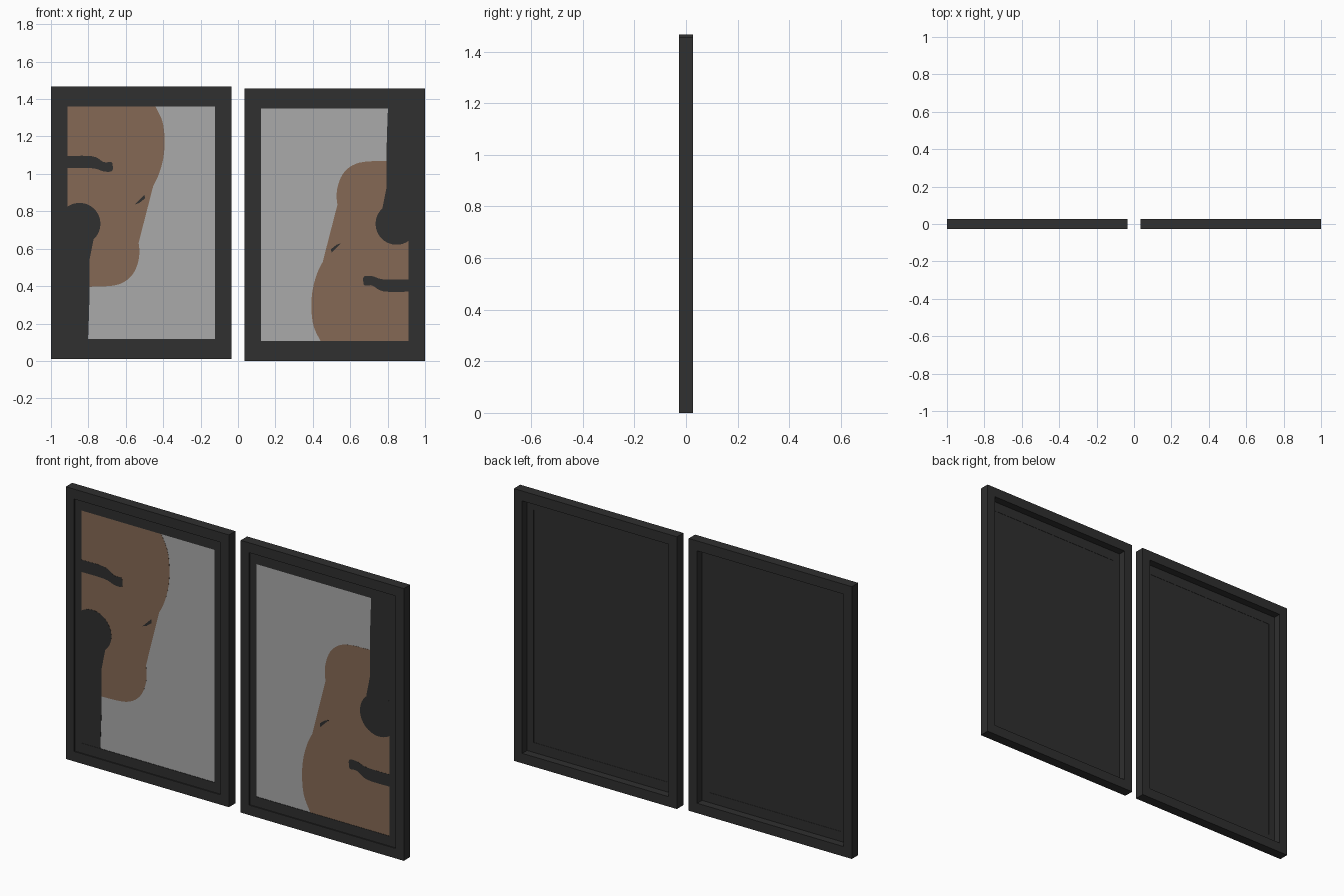
import bpy, bmesh, math
from mathutils import Vector

if "Cube" in bpy.data.objects:
    bpy.data.objects.remove(bpy.data.objects["Cube"])


def material(name, rgb):
    m = bpy.data.materials.new(name)
    m.diffuse_color = (*rgb, 1)
    m.use_nodes = True
    m.node_tree.nodes["Principled BSDF"].inputs["Base Color"].default_value = m.diffuse_color
    return m


BLACK = material("charcoal black", (0.029, 0.029, 0.029))
BROWN = material("warm brown", (0.235, 0.141, 0.089))
GREY = material("light grey", (0.40, 0.40, 0.40))

OUTER = (0.4825, 0.728)   # half sizes of the nested rectangles
STEP = (0.4325, 0.675)
ART = (0.394, 0.622)


def finish(bm, name, mat, loc, turn):
    bmesh.ops.recalc_face_normals(bm, faces=bm.faces)
    me = bpy.data.meshes.new(name)
    bm.to_mesh(me)
    bm.free()
    me.materials.append(mat)
    ob = bpy.data.objects.new(name, me)
    ob.location = loc
    ob.rotation_euler = (0, math.pi if turn else 0, 0)
    bpy.context.collection.objects.link(ob)
    return ob


def ring(name, outer, inner, y0, y1, loc):
    """Rectangular frame between two half sizes, from depth y0 to y1."""
    bm = bmesh.new()
    loops = []
    for (w, h), y in ((outer, y0), (inner, y0), (inner, y1), (outer, y1)):
        loops.append([bm.verts.new((sx * w, y, sz * h))
                      for sx, sz in ((-1, -1), (1, -1), (1, 1), (-1, 1))])
    for i in range(4):
        a, b = loops[i], loops[(i + 1) % 4]
        for j in range(4):
            k = (j + 1) % 4
            bm.faces.new((a[j], a[k], b[k], b[j]))
    finish(bm, name, BLACK, loc, False)


def plate(name, pts, y0, y1, mat, loc, turn):
    """Thin flat plate with outline pts in x, z."""
    bm = bmesh.new()
    front = [bm.verts.new((x, y0, z)) for x, z in pts]
    back = [bm.verts.new((x, y1, z)) for x, z in pts]
    bm.faces.new(front)
    bm.faces.new(back[::-1])
    for i in range(len(pts)):
        j = (i + 1) % len(pts)
        bm.faces.new((front[i], back[i], back[j], front[j]))
    bmesh.ops.triangulate(bm, faces=[f for f in bm.faces if len(f.verts) > 4])
    return finish(bm, name, mat, loc, turn)


def smooth(pts, n=5):
    """Catmull-Rom curve through an open list of points."""
    p = [Vector(q) for q in (pts[0], *pts, pts[-1])]
    out = []
    for a, b, c, d in zip(p, p[1:], p[2:], p[3:]):
        for i in range(n):
            t = i / n
            v = 0.5 * (2 * b + (c - a) * t + (2 * a - 5 * b + 4 * c - d) * t * t
                       + (3 * b - a - 3 * c + d) * t ** 3)
            out.append((v.x, v.y))
    return out + [tuple(pts[-1])]


W, H = ART
canvas = [(-W, -H), (W, -H), (W, H), (-W, H)]
# guitar-like brown body
body = smooth([(.076, H), (.114, .54), (.125, .433), (.114, .326), (.076, .219),
               (.012, .134), (-.054, .075), (-.068, .037), (-.047, -.016),
               (-.014, -.107), (-.014, -.198), (-.052, -.283), (-.132, -.332),
               (-.276, -.342)]) + [(-W, -.342), (-W, H)]
# black details: clipped disc, neck, bridge and a small dab on the waist
disc = [(-.33 + .112 * math.cos(math.radians(a)), -.005 + .112 * math.sin(math.radians(a)))
        for a in range(-125, 126, 10)]
neck = [(-W, -H)] + smooth([(-.284, -H), (-.277, -.4), (-.28, -.25),
                            (-.27, -.14), (-.255, -.09)]) + [(-W, -.09)]
bridge = smooth([(-W, .358), (-.26, .356), (-.2, .325), (-.16, .325), (-.152, .30),
                 (-.158, .276), (-.2, .275), (-.26, .292), (-W, .293)])
dab = [(-.035, .098), (-.01, .107), (.02, .13), (.018, .15)]

# two framed pictures; the right one has the artwork turned upside down
for side, x, z, turn in (("left", -.5175, .738, False), ("right", .5175, .728, True)):
    loc = (x, 0, z)
    ring(side + "_outer_frame", OUTER, STEP, -.027, .027, loc)
    ring(side + "_inner_lip", STEP, ART, -.021, -.014, loc)
    plate(side + "_backing_board", canvas, -.0175, -.0155, BLACK, loc, turn)
    plate(side + "_canvas", canvas, -.0185, -.0175, GREY, loc, turn)
    plate(side + "_guitar_body", body, -.0192, -.0185, BROWN, loc, turn)
    plate(side + "_sound_hole", disc, -.0199, -.0185, BLACK, loc, turn)
    plate(side + "_guitar_neck", neck, -.0197, -.0185, BLACK, loc, turn)
    plate(side + "_bridge", bridge, -.0199, -.0185, BLACK, loc, turn)
    plate(side + "_waist_dab", dab, -.0199, -.0185, BLACK, loc, turn)
